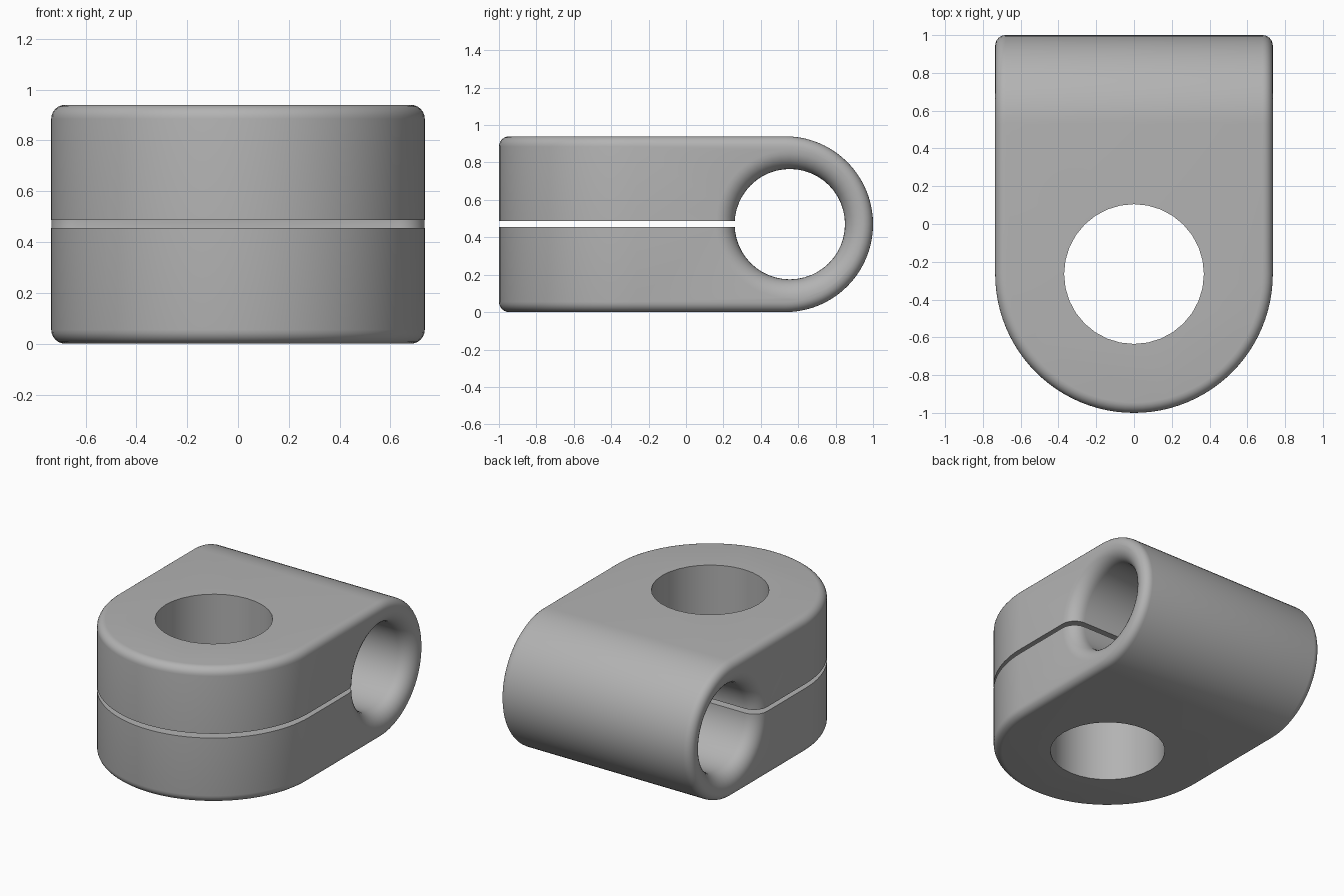
import bpy, bmesh
from math import sin, cos, pi, radians
from mathutils import Matrix

if "Cube" in bpy.data.objects:
    bpy.data.objects.remove(bpy.data.objects["Cube"])

W, H = 0.735, 0.94          # half width, height
MID = H / 2
BOLT_Y, BORE_Y = -0.265, 0.53
BOLT_R, BORE_R = 0.37, 0.295
EDGE, FLARE = 0.055, 0.1    # outer rim rounding, bore mouth rounding
BORE_Y = 1 - MID + 0.025    # tube axis
REAR_R = MID

grey = bpy.data.materials.new("plain grey")
grey.use_nodes = True
colour = (0.45, 0.45, 0.45, 1)
grey.diffuse_color = colour
grey.node_tree.nodes["Principled BSDF"].inputs["Base Color"].default_value = colour


def make(name, bm):
    bmesh.ops.recalc_face_normals(bm, faces=bm.faces)
    mesh = bpy.data.meshes.new(name)
    bm.to_mesh(mesh)
    bm.free()
    mesh.materials.append(grey)
    ob = bpy.data.objects.new(name, mesh)
    bpy.context.collection.objects.link(ob)
    return ob


def prism(name, points, offset):
    """Extrude a closed outline along a vector."""
    bm = bmesh.new()
    face = bm.faces.new([bm.verts.new(p) for p in points])
    ext = bmesh.ops.extrude_face_region(bm, geom=[face])
    moved = [g for g in ext["geom"] if isinstance(g, bmesh.types.BMVert)]
    bmesh.ops.translate(bm, verts=moved, vec=offset)
    return make(name, bm)


def arc(radius, start, end, steps):
    return [(radius * cos(start + (end - start) * i / steps),
             radius * sin(start + (end - start) * i / steps)) for i in range(steps + 1)]


def boolean(ob, tool, operation):
    tool.hide_render = True
    mod = ob.modifiers.new(tool.name, 'BOOLEAN')
    mod.object, mod.operation, mod.solver = tool, operation, 'EXACT'
    bpy.ops.object.modifier_apply(modifier=mod.name)
    bpy.data.objects.remove(tool)


# Body: rounded-front plan crossed with a rounded-back side profile
plan = [(x, BOLT_Y + y, -0.2) for x, y in arc(W, pi, 2 * pi, 48)]
plan += [(W, 1.2, -0.2), (-W, 1.2, -0.2)]
body = prism("clamp_body", plan, (0, 0, H + 0.4))
bpy.context.view_layer.objects.active = body
body.select_set(True)

axis_y = 1 - REAR_R
side = [(-1, axis_y + y, MID + z) for y, z in arc(REAR_R, -pi / 2, pi / 2, 40)]
side += [(-1, -1.2, H), (-1, -1.2, 0)]
boolean(body, prism("side_profile", side, (2, 0, 0)), 'INTERSECT')

# Rounded outer rim
bevel = body.modifiers.new("rim", 'BEVEL')
bevel.width, bevel.segments = EDGE, 6
bevel.limit_method, bevel.angle_limit = 'ANGLE', radians(40)
bpy.ops.object.modifier_apply(modifier=bevel.name)

# Cross bore with flared mouths
mouth = [(W - FLARE + x, BORE_R + FLARE - y)
         for x, y in [(FLARE * sin(a * pi / 16), FLARE * cos(a * pi / 16)) for a in range(9)]]
half = mouth + [(W + 0.1, BORE_R + FLARE), (W + 0.1, 0)]
profile = [(-x, r) for x, r in reversed(half)] + half
bm = bmesh.new()
verts = [bm.verts.new((x, 0, r)) for x, r in profile]
edges = [bm.edges.new(pair) for pair in zip(verts, verts[1:])]
bmesh.ops.spin(bm, geom=verts + edges, axis=(1, 0, 0), cent=(0, 0, 0),
               angle=2 * pi, steps=48, use_duplicate=False)
bmesh.ops.remove_doubles(bm, verts=bm.verts, dist=0.0005)
bmesh.ops.translate(bm, verts=bm.verts, vec=(0, 0.555, MID))
boolean(body, make("bore_cutter", bm), 'DIFFERENCE')

# Bolt hole with sharp edges
bm = bmesh.new()
bmesh.ops.create_cone(bm, cap_ends=True, segments=32, radius1=BOLT_R, radius2=BOLT_R,
                      depth=2, matrix=Matrix.Translation((0, BOLT_Y, MID)))
boolean(body, make("bolt_cutter", bm), 'DIFFERENCE')

# Thin slit from the front into the bore
slit = [(-1, -1.2, MID - 0.014), (1, -1.2, MID - 0.014), (1, 0.5, MID - 0.014), (-1, 0.5, MID - 0.014)]
boolean(body, prism("slit_cutter", slit, (0, 0, 0.03)), 'DIFFERENCE')

bpy.ops.object.shade_smooth_by_angle(angle=radians(35))
